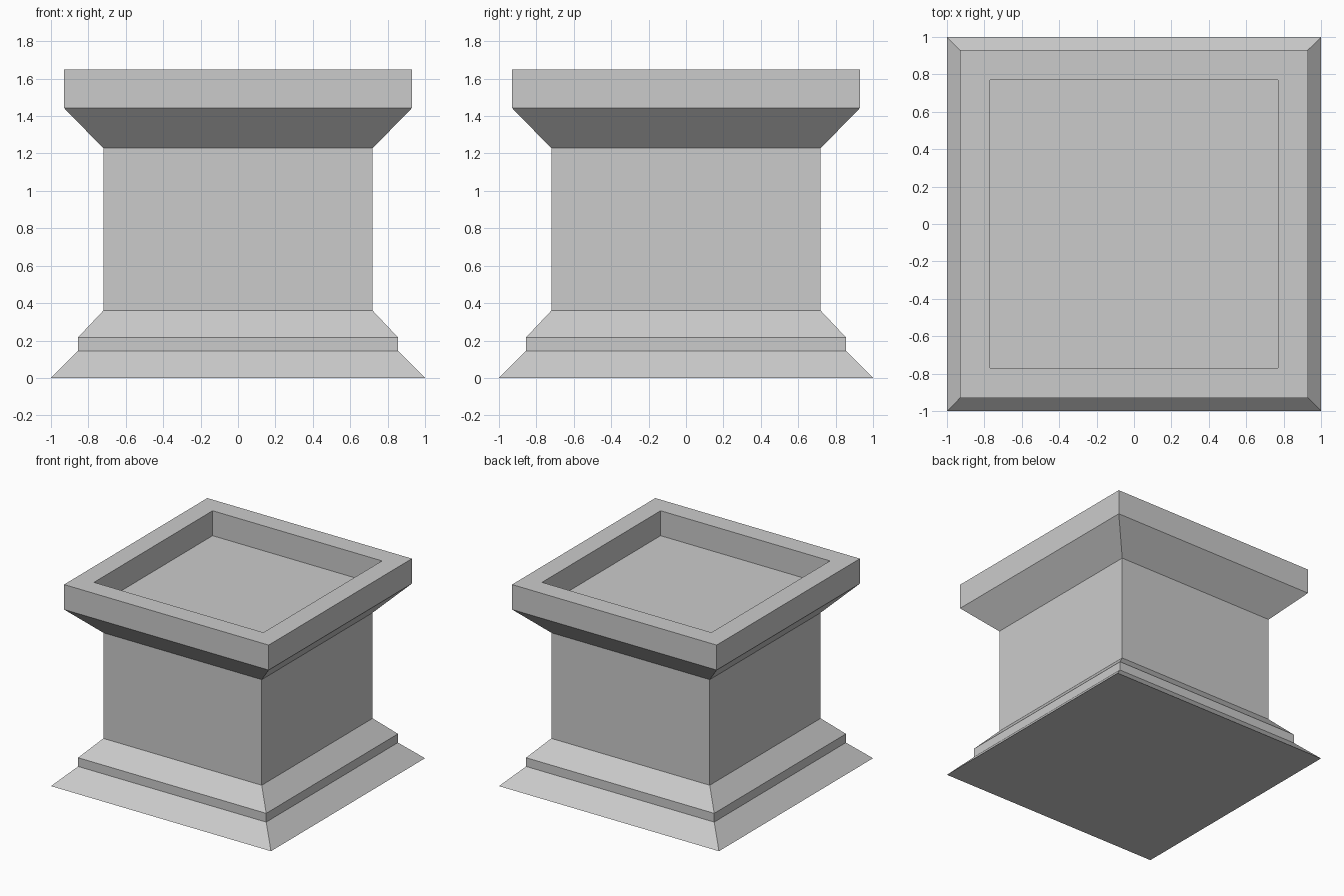
import bpy
import bmesh

# Remove the default cube
cube = bpy.data.objects.get("Cube")
if cube:
    bpy.data.objects.remove(cube, do_unlink=True)

stone = bpy.data.materials.new("light_grey_stone")
stone.use_nodes = True
GREY = (0.6, 0.6, 0.6, 1)
stone.diffuse_color = GREY
stone.node_tree.nodes["Principled BSDF"].inputs["Base Color"].default_value = GREY

# Half width and height of each square ring, from the foot up and into the recess
PROFILE = [
    (1.0, 0.0), (0.855, 0.145),      # sloped foot
    (0.855, 0.217),                  # plinth band
    (0.72, 0.36), (0.72, 1.228),     # base slope and shaft
    (0.93, 1.443), (0.93, 1.648),    # flared capital and rim
    (0.77, 1.648), (0.77, 1.443),    # recess wall
]


def square_loft(name, profile, material):
    """Join square rings with flat faces and cap both ends."""
    bm = bmesh.new()
    corners = [(-1, -1), (1, -1), (1, 1), (-1, 1)]
    rings = [[bm.verts.new((x * r, y * r, z)) for x, y in corners]
             for r, z in profile]
    for low, high in zip(rings, rings[1:]):
        for i in range(4):
            j = (i + 1) % 4
            bm.faces.new((low[i], low[j], high[j], high[i]))
    bm.faces.new(reversed(rings[0]))
    bm.faces.new(rings[-1])
    bmesh.ops.recalc_face_normals(bm, faces=bm.faces)
    mesh = bpy.data.meshes.new(name)
    bm.to_mesh(mesh)
    bm.free()
    mesh.materials.append(material)
    obj = bpy.data.objects.new(name, mesh)
    bpy.context.collection.objects.link(obj)
    return obj


square_loft("square_pedestal", PROFILE, stone)
